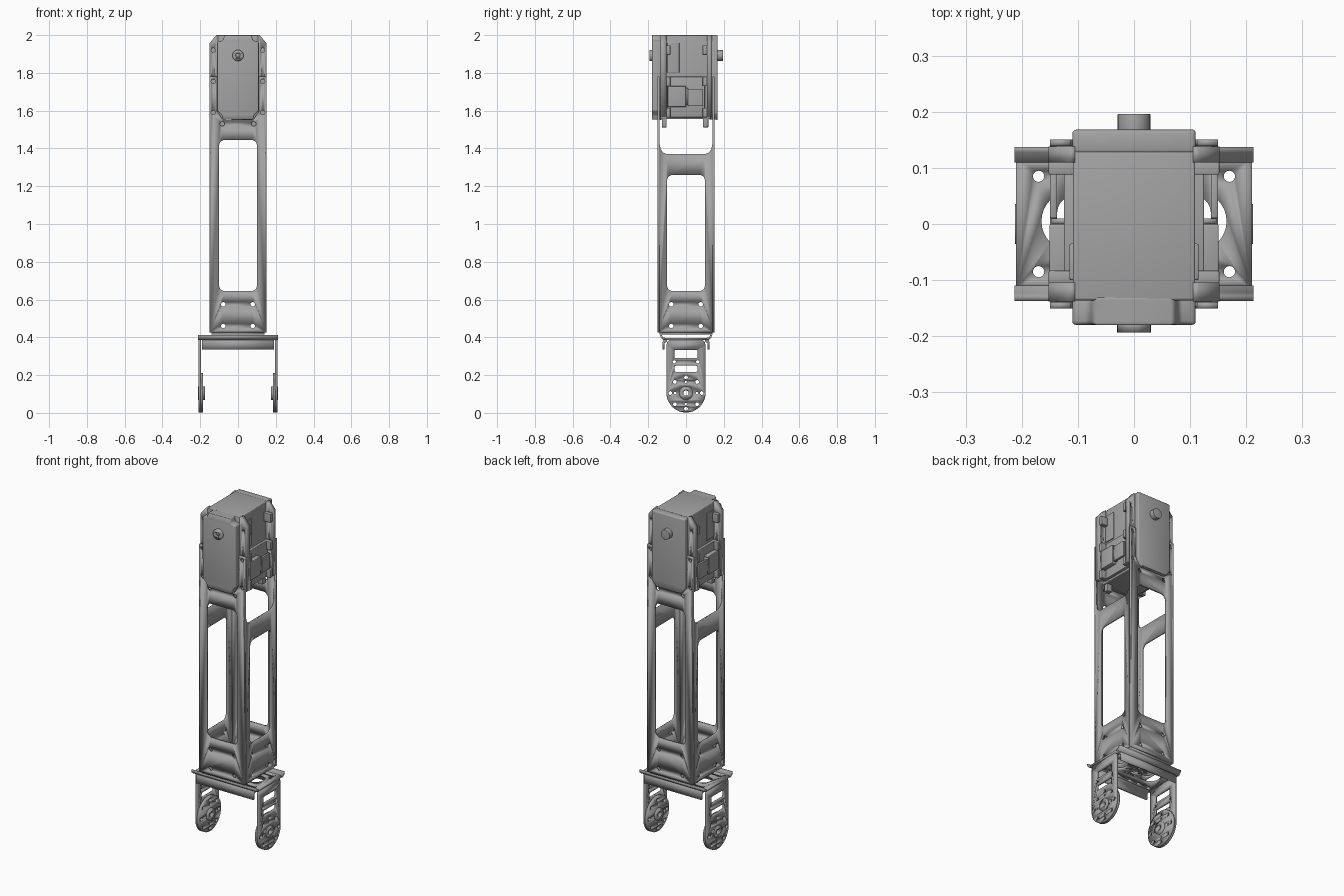
import bpy, math
from mathutils import Matrix

cube = bpy.data.objects.get("Cube")
if cube:
    bpy.data.objects.remove(cube, do_unlink=True)

grey = bpy.data.materials.new("brushed grey")
grey.use_nodes = True
grey.diffuse_color = (0.37, 0.37, 0.37, 1)
grey.node_tree.nodes["Principled BSDF"].inputs["Base Color"].default_value = (0.37, 0.37, 0.37, 1)

# Profile planes: columns are the u, v and thickness directions
FRAMES = {
    "x": Matrix(((0, 0, 1), (1, 0, 0), (0, 1, 0))),
    "y": Matrix(((1, 0, 0), (0, 0, -1), (0, 1, 0))),
    "z": Matrix.Identity(3),
}


def circle(u, v, r, n=20):
    return [(u + r * math.cos(2 * math.pi * i / n), v + r * math.sin(2 * math.pi * i / n)) for i in range(n)]


def rect(u0, u1, v0, v1, r=0.0):
    if r == 0:
        return [(u0, v0), (u1, v0), (u1, v1), (u0, v1)]
    pts = []
    for k, (u, v) in enumerate([(u1 - r, v1 - r), (u0 + r, v1 - r), (u0 + r, v0 + r), (u1 - r, v0 + r)]):
        for i in range(6):
            a = math.pi / 2 * (k + i / 5)
            pts.append((u + r * math.cos(a), v + r * math.sin(a)))
    return pts


def mirrored(half):
    """Close a right-hand outline with its mirror image."""
    return half + [(-u, v) for u, v in reversed(half)]


def plate(name, axis, lo, hi, outline, holes=(), bevel=0.0):
    """Extrude an outline with holes from lo to hi along an axis."""
    curve = bpy.data.curves.new(name, "CURVE")
    curve.dimensions = "2D"
    curve.fill_mode = "BOTH"
    curve.extrude = (hi - lo) / 2
    for loop in [outline, *holes]:
        s = curve.splines.new("POLY")
        s.points.add(len(loop) - 1)
        for p, (u, v) in zip(s.points, loop):
            p.co = (u, v, 0, 1)
        s.use_cyclic_u = True
    temp = bpy.data.objects.new(name + " profile", curve)
    bpy.context.collection.objects.link(temp)
    bpy.context.view_layer.update()
    mesh = bpy.data.meshes.new_from_object(temp.evaluated_get(bpy.context.evaluated_depsgraph_get()))
    bpy.data.objects.remove(temp, do_unlink=True)
    mesh.transform(FRAMES[axis].to_4x4())
    mesh.materials.clear()
    mesh.materials.append(grey)
    obj = bpy.data.objects.new(name, mesh)
    bpy.context.collection.objects.link(obj)
    obj.location["xyz".index(axis)] = (lo + hi) / 2
    weld = obj.modifiers.new("weld", "WELD")
    weld.merge_threshold = 0.0002
    if bevel:
        b = obj.modifiers.new("bevel", "BEVEL")
        b.width, b.segments = bevel, 3
    bpy.ops.object.select_all(action="DESELECT")
    bpy.context.view_layer.objects.active = obj
    obj.select_set(True)
    bpy.ops.object.shade_smooth_by_angle(angle=math.radians(35))
    return obj


def pair(name, axis, lo, hi, outline, holes=(), bevel=0.0):
    """Two plates at opposite ends of an axis."""
    plate(name + "_positive", axis, lo, hi, outline, holes, bevel)
    plate(name + "_negative", axis, -hi, -lo, outline, holes, bevel)


def block(name, x, y, z, bevel=0.0):
    plate(name, "z", z[0], z[1], rect(*x, *y), (), bevel)


# Tall square tube, cut from sheet with rounded windows
base_holes = [circle(s * 0.078, z, 0.012) for s in (-1, 1) for z in (0.46, 0.575)]
fork = mirrored([(0.15, 0.425), (0.15, 1.78), (0.112, 1.78), (0.112, 1.6), (0.08, 1.55)])
strip_holes = [circle(s * 0.131, z, 0.011) for s in (-1, 1) for z in (1.59, 1.755)]
top_holes = [circle(s * 0.083, 1.53, 0.012) for s in (-1, 1)]
pair("tube_face", "y", 0.139, 0.151, fork,
     [rect(-0.1, 0.1, 0.645, 1.445, 0.03)] + base_holes + strip_holes + top_holes)
cradle = mirrored([(0.15, 0.425), (0.15, 1.56), (0.139, 1.56), (0.139, 1.42),
                   (0.134, 1.395), (0.12, 1.378), (0.1, 1.37)])
pair("tube_side", "x", 0.138, 0.15, cradle,
     [rect(-0.1, 0.1, 0.645, 1.26, 0.03)] + base_holes)
big_holes = [circle(s * 0.112, 0.005, 0.053, 32) for s in (-1, 1)]
floor_cuts = [rect(-0.137, -0.06, -0.05, 0.05, 0.03), rect(0.06, 0.137, -0.05, 0.05, 0.03)]
plate("tube_floor", "z", 0.415, 0.427, rect(-0.14, 0.14, -0.14, 0.14), floor_cuts)

# Servo body with front and back covers
block("servo_body", (-0.109, 0.109), (-0.136, 0.13), (1.555, 2.0), 0.004)
block("servo_lower_case", (-0.125, 0.125), (-0.1, 0.1), (1.565, 1.78), 0.003)
front_cover = mirrored([(0.08, 1.552), (0.085, 1.575), (0.11, 1.6), (0.11, 1.965),
                        (0.08, 1.972), (0.072, 2.0)])
plate("servo_front_cover", "y", -0.18, -0.13, front_cover, (), 0.007)
back_cover = mirrored([(0.085, 1.552), (0.11, 1.585), (0.11, 2.0)])
plate("servo_back_cover", "y", 0.125, 0.168, back_cover, (), 0.007)
plate("front_shaft", "y", -0.193, -0.17, circle(0, 1.892, 0.03, 32), [circle(0, 1.892, 0.012)])
plate("front_shaft_screw", "y", -0.187, -0.17, circle(0, 1.892, 0.012))
plate("back_shaft", "y", 0.16, 0.196, circle(0, 1.892, 0.029, 32), (), 0.003)

# Mounting ears, screw bosses and connector on each side of the servo
for side, s in (("left", 1), ("right", -1)):
    def span(a, b):
        return tuple(sorted((s * a, s * b)))

    ear = [(s * u, z) for u, z in [(0.105, 1.57), (0.152, 1.57), (0.152, 1.955), (0.115, 2.0), (0.105, 2.0)]]
    ear_holes = [circle(s * 0.131, z, 0.011) for z in (1.59, 1.755, 1.92)]
    plate(side + "_front_ear", "y", -0.138, -0.104, ear, ear_holes)
    plate(side + "_back_ear", "y", 0.11, 0.138, ear, ear_holes)
    for end, y in (("front", (-0.106, -0.083)), ("back", (0.088, 0.112))):
        for z in (1.59, 1.755, 1.92):
            block(f"{side}_{end}_boss", span(0.105, 0.152), y, (z - 0.025, z + 0.025), 0.003)
        foot_y = (-0.128, -0.102) if end == "front" else (0.09, 0.118)
        block(f"{side}_{end}_foot", span(0.066, 0.1), foot_y, (1.512, 1.57), 0.003)
    block(side + "_connector", span(0.105, 0.151), (-0.098, 0.0), (1.62, 1.73), 0.004)
    block(side + "_connector_edge", span(0.105, 0.147), (0.0, 0.01), (1.63, 1.72))
    block(side + "_socket_wall", span(0.137, 0.15), (0.01, 0.09), (1.625, 1.715), 0.003)
    block(side + "_upper_rib", span(0.1, 0.115), (-0.1, -0.035), (1.8, 1.96), 0.003)

# Lower bracket: deck with flared rims and hanging lips
bolt_holes = [circle(0.042 * math.cos(a), 0.042 * math.sin(a), 0.006, 10)
              for a in [math.pi / 4 * i for i in range(8)]]
edge_holes = [circle(sx * x, sy * 0.085, 0.01) for sx in (-1, 1) for sy in (-1, 1) for x in (0.04, 0.1, 0.17)]
plate("bracket_deck", "z", 0.385, 0.397, rect(-0.21, 0.21, -0.115, 0.115),
      big_holes + bolt_holes + edge_holes + [circle(0, 0, 0.022)])
for end, s in (("front", -1), ("back", 1)):
    rim = [(s * y, z) for y, z in [(0.11, 0.385), (0.122, 0.387), (0.133, 0.397), (0.137, 0.412),
                                   (0.128, 0.412), (0.122, 0.401), (0.11, 0.397)]]
    plate(end + "_rim", "x", -0.213, 0.213, rim)
    lip = [(s * y, z) for y, z in [(0.1, 0.388), (0.116, 0.388), (0.125, 0.376), (0.125, 0.335),
                                   (0.114, 0.335), (0.114, 0.37), (0.1, 0.378)]]
    plate(end + "_lip", "x", -0.19, 0.19, lip)

# Bracket legs with slots, round ends and drive discs
AXLE = 0.105
arc = [(0.103 * math.cos(a), AXLE + 0.103 * math.sin(a)) for a in [-math.pi * i / 24 for i in range(25)]]
leg = [(0.1, 0.375), (0.103, 0.36)] + arc + [(-0.103, 0.36), (-0.1, 0.375), (-0.085, 0.39), (0.085, 0.39)]
ring = [circle(0.083 * math.cos(a), AXLE + 0.083 * math.sin(a), 0.01, 14)
        for a in [math.pi / 4 * i for i in range(8)]]
inner_ring = [circle(0.058 * math.cos(a), AXLE + 0.058 * math.sin(a), 0.007, 12)
              for a in [math.pi / 2 * i for i in range(4)]]
slots = [rect(-0.06, 0.06, 0.29, 0.333, 0.006), rect(-0.06, 0.06, 0.217, 0.25, 0.006)]
side_holes = [circle(s * 0.062, 0.27, 0.009, 14) for s in (-1, 1)]
pair("leg", "x", 0.197, 0.209, leg, slots + side_holes + ring + inner_ring + [circle(0, AXLE, 0.036, 32)])
pair("drive_disc", "x", 0.184, 0.198, circle(0, AXLE + 0.002, 0.104, 48),
     ring + inner_ring + [circle(0, AXLE, 0.014)])
pair("disc_hub", "x", 0.174, 0.212, circle(0, AXLE, 0.036, 32), [circle(0, AXLE, 0.014)])
